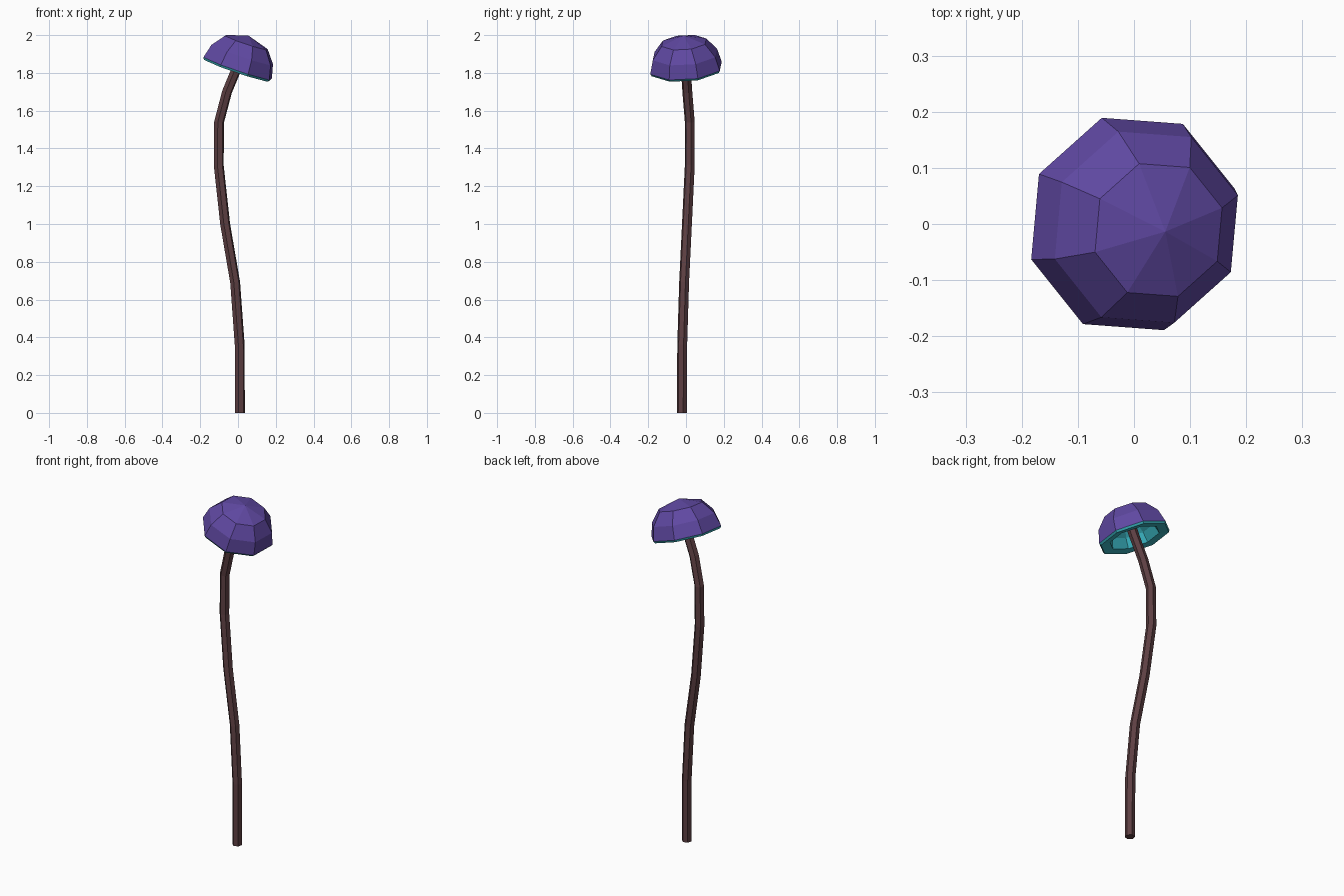
import bpy, bmesh, math
from mathutils import Vector, Matrix

cube = bpy.data.objects.get("Cube")
if cube:
    bpy.data.objects.remove(cube, do_unlink=True)


def material(name, rgb):
    m = bpy.data.materials.new(name)
    m.use_nodes = True
    m.diffuse_color = (*rgb, 1)
    bsdf = m.node_tree.nodes["Principled BSDF"]
    bsdf.inputs["Base Color"].default_value = (*rgb, 1)
    bsdf.inputs["Roughness"].default_value = 0.8
    return m


PURPLE = material("cap purple", (0.115, 0.065, 0.36))
TEAL = material("gill teal", (0.04, 0.43, 0.5))
BROWN = material("stem brown", (0.11, 0.05, 0.055))


def ring(bm, centre, axis, radius, sides, phase):
    """Ring of vertices around an axis; phase is measured from +x."""
    u = (Vector((1, 0, 0)) - axis * axis.x).normalized()
    v = axis.cross(u)
    angles = [phase + math.tau * i / sides for i in range(sides)]
    return [bm.verts.new(centre + radius * (u * math.cos(a) + v * math.sin(a))) for a in angles]


def bridge(bm, a, b):
    n = len(a)
    for i in range(n):
        j = (i + 1) % n
        bm.faces.new((a[i], a[j], b[j], b[i]))


def finish(bm, name, mat):
    bmesh.ops.recalc_face_normals(bm, faces=bm.faces)
    mesh = bpy.data.meshes.new(name)
    bm.to_mesh(mesh)
    bm.free()
    mesh.materials.append(mat)
    obj = bpy.data.objects.new(name, mesh)
    bpy.context.collection.objects.link(obj)
    return obj


# Cap: an eight-sided tilted shell, dome outside and hollow inside
cap_axis = Vector((0.32, -0.075, 0.945)).normalized()
cap_centre = Vector((-0.002, 0.0, 1.826))
outer = [(0.125, 0.143), (0.18, 0.075), (0.2, 0.0)]
inner = [(0.193, -0.012), (0.14, -0.006), (0.125, 0.05), (0.08, 0.1)]

bm = bmesh.new()
top = bm.verts.new(cap_centre + cap_axis * 0.181)
roof = bm.verts.new(cap_centre + cap_axis * 0.12)
rings = [ring(bm, cap_centre + cap_axis * h, cap_axis, r, 8, math.radians(17))
         for r, h in outer + inner]
for a, b in zip(rings, rings[1:]):
    bridge(bm, a, b)
for tip, edge in ((top, rings[0]), (roof, rings[-1])):
    for i in range(8):
        bm.faces.new((tip, edge[i], edge[(i + 1) % 8]))

# Everything from the rim inwards is teal
purple_verts = {top}.union(*rings[:len(outer)])
for f in bm.faces:
    f.material_index = 0 if all(v in purple_verts for v in f.verts) else 1
cap = finish(bm, "mushroom_cap", PURPLE)
cap.data.materials.append(TEAL)

# Stem: a hexagonal tube swept along a bent path
path = [Vector(p) for p in (
    (0.01, -0.022, 0), (0.009, -0.02, 0.36), (-0.015, -0.01, 0.69),
    (-0.068, 0.005, 1.0), (-0.102, 0.02, 1.31), (-0.1, 0.02, 1.54),
    (-0.058, 0.007, 1.7), (0.0, -0.002, 1.84), (0.03, -0.008, 1.93))]
bm = bmesh.new()
rings = []
for i, p in enumerate(path):
    before = (p - path[i - 1]).normalized() if i else Vector((0, 0, 1))
    after = (path[i + 1] - p).normalized() if i + 1 < len(path) else before
    rings.append(ring(bm, p, (before + after).normalized(), 0.027, 6, math.radians(15)))
for a, b in zip(rings, rings[1:]):
    bridge(bm, a, b)
bm.faces.new(rings[0])
bm.faces.new(rings[-1])
finish(bm, "stem", BROWN)
